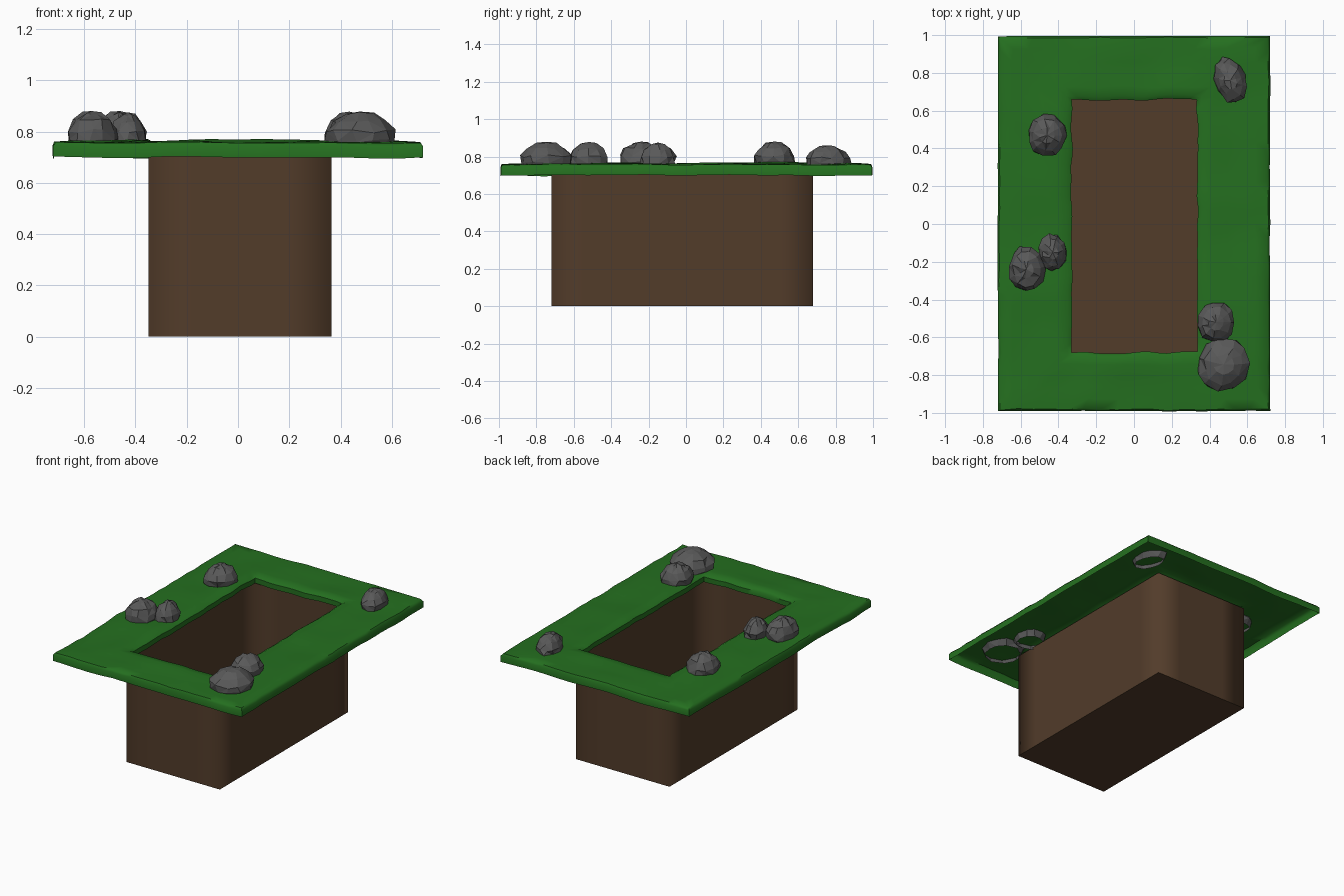
import bpy, bmesh, math, random
from mathutils import Vector, noise

if "Cube" in bpy.data.objects:
    bpy.data.objects.remove(bpy.data.objects["Cube"])

random.seed(4)


def material(name, rgb):
    m = bpy.data.materials.new(name)
    m.diffuse_color = (*rgb, 1)
    m.use_nodes = True
    m.node_tree.nodes["Principled BSDF"].inputs["Base Color"].default_value = m.diffuse_color
    return m


SOIL = material("soil", (0.085, 0.045, 0.023))
GRASS = material("grass", (0.018, 0.16, 0.014))
STONE = material("stone", (0.10, 0.10, 0.10))


def rect_loop(x0, x1, y0, y1, nx, ny):
    """Points counter-clockwise around a rectangle."""
    pts = [(x0 + (x1 - x0) * i / nx, y0) for i in range(nx)]
    pts += [(x1, y0 + (y1 - y0) * i / ny) for i in range(ny)]
    pts += [(x1 - (x1 - x0) * i / nx, y1) for i in range(nx)]
    pts += [(x0, y1 - (y1 - y0) * i / ny) for i in range(ny)]
    return pts


def loft(name, loops, mat, cap_bottom=False, apex=None, smooth=True):
    """Skin closed loops of equal length; optional floor and top point."""
    bm = bmesh.new()
    rings = [[bm.verts.new(p) for p in loop] for loop in loops]
    n = len(rings[0])
    for a, b in zip(rings, rings[1:]):
        for i in range(n):
            j = (i + 1) % n
            bm.faces.new((a[i], a[j], b[j], b[i])).smooth = smooth
    if cap_bottom:
        bm.faces.new(rings[0][::-1]).smooth = False
        for e in bm.edges:
            if all(v in rings[0] for v in e.verts):
                e.smooth = False
    if apex:
        top = bm.verts.new(apex)
        for i in range(n):
            bm.faces.new((rings[-1][i], rings[-1][(i + 1) % n], top)).smooth = smooth
    if not smooth:
        bmesh.ops.triangulate(bm, faces=bm.faces[:])
    me = bpy.data.meshes.new(name)
    bm.to_mesh(me)
    bm.free()
    me.materials.append(mat)
    ob = bpy.data.objects.new(name, me)
    bpy.context.collection.objects.link(ob)
    return ob


# Open soil pit: thin walls and a floor
wall = rect_loop(-0.35, 0.365, -0.72, 0.68, 4, 8)
loft("soil_pit", [[(x, y, z) for x, y in wall] for z in (0, 0.74)], SOIL, cap_bottom=True)

# Grass border: shell with outer skirt, lumpy top and inner lip
NX, NY = 16, 26
outer = rect_loop(-0.72, 0.72, -0.99, 0.995, NX, NY)
inner = rect_loop(-0.33, 0.335, -0.68, 0.66, NX, NY)
# (blend from outer to inner edge, height, lumpiness)
profile = [(0, 0.70, 0.010), (0, 0.742, 0.008), (0.03, 0.757, 0.007), (0.2, 0.760, 0.009),
           (0.4, 0.760, 0.010), (0.6, 0.762, 0.010), (0.8, 0.766, 0.010),
           (0.94, 0.764, 0.010), (1.0, 0.75, 0.006), (1.0, 0.715, 0.008)]
loops = []
for t, z, amp in profile:
    loop = []
    for (ox, oy), (ix, iy) in zip(outer, inner):
        p = Vector((ox + (ix - ox) * t, oy + (iy - oy) * t, z))
        p.z += amp * noise.noise(Vector((p.x * 4, p.y * 4, 1.7)))
        wob = 0.004 if t < 0.01 else 0.012
        p.x += wob * noise.noise(Vector((p.x * 9, p.y * 9, 5.1)))
        p.y += wob * noise.noise(Vector((p.x * 9, p.y * 9, 8.3)))
        loop.append(p)
    loops.append(loop)
grass = loft("grass_border", loops, GRASS)
bpy.context.view_layer.objects.active = grass
grass.select_set(True)
bpy.ops.object.shade_smooth_by_angle(angle=math.radians(50))


# Faceted rocks, open underneath where they sink into the grass
def rock(name, x, y, rx, ry, top, turn=0.0, sides=11, base=0.725):
    loops = []
    ca, sa = math.cos(turn), math.sin(turn)
    for h, r in ((0, 0.80), (0.25, 0.97), (0.5, 0.97), (0.76, 0.74), (0.94, 0.38)):
        loop = []
        for i in range(sides):
            a = 2 * math.pi * (i + random.uniform(-0.2, 0.2)) / sides
            k = r * random.uniform(0.92, 1.06)
            u, v = rx * k * math.cos(a), ry * k * math.sin(a)
            jig = random.uniform(-0.05, 0.05) if h else 0
            loop.append((x + u * ca - v * sa, y + u * sa + v * ca,
                         base + (h + jig) * (top - base)))
        loops.append(loop)
    loft(name, loops, STONE, apex=(x, y, top), smooth=False)


rocks = [
    (0.51, 0.76, 0.085, 0.13, 0.86, 0.3),
    (-0.46, 0.47, 0.105, 0.115, 0.88, 0),
    (-0.57, -0.24, 0.10, 0.125, 0.88, 0.1),
    (-0.43, -0.15, 0.075, 0.10, 0.875, 0.1),
    (0.435, -0.52, 0.105, 0.112, 0.878, 0),
    (0.475, -0.745, 0.14, 0.145, 0.878, 0),
]
for i, r in enumerate(rocks, 1):
    rock(f"rock_{i}", *r)
